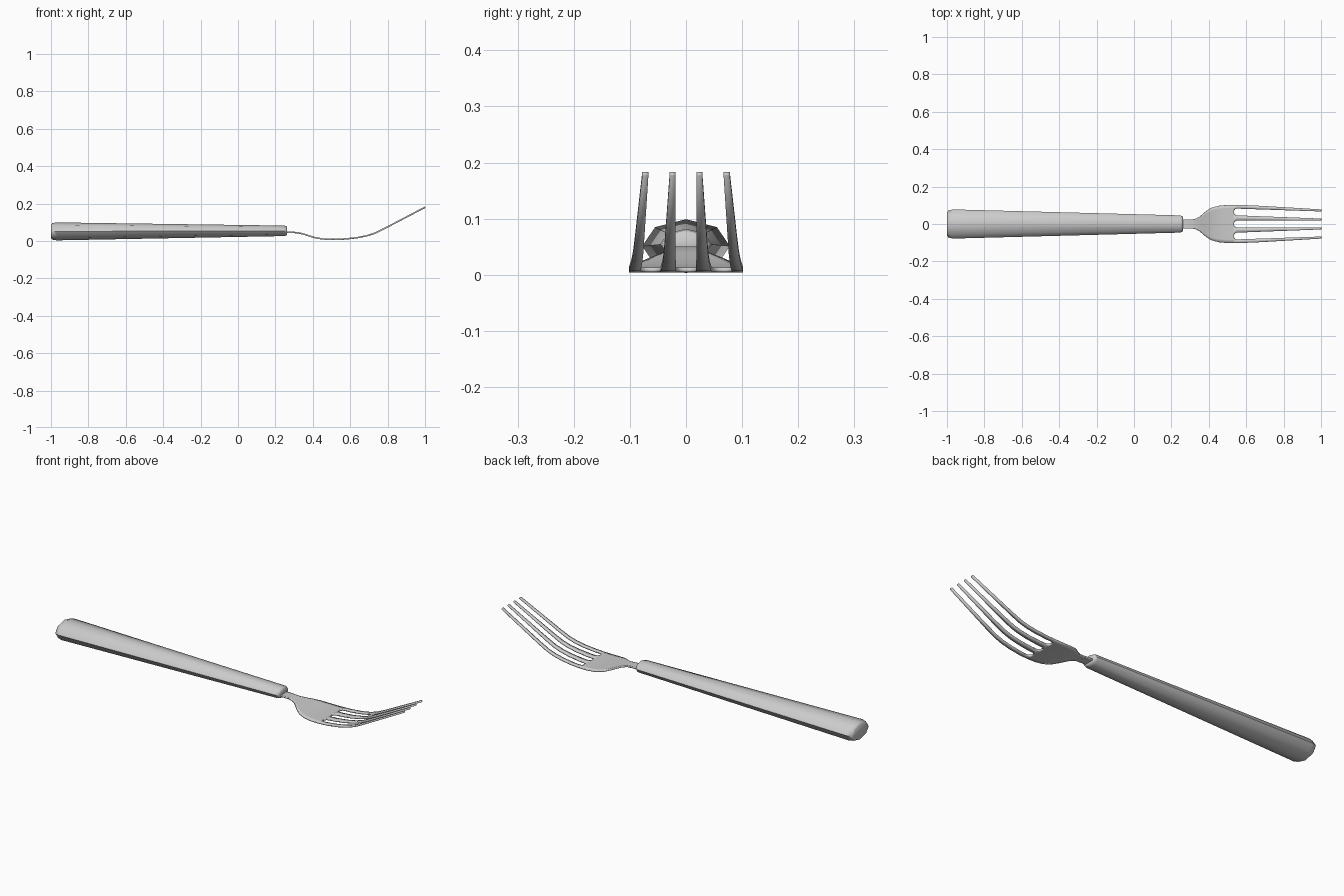
import bpy, bmesh, math

if "Cube" in bpy.data.objects:
    bpy.data.objects.remove(bpy.data.objects["Cube"])


def finish(name, bm, angle):
    bmesh.ops.recalc_face_normals(bm, faces=bm.faces)
    mesh = bpy.data.meshes.new(name)
    bm.to_mesh(mesh)
    bm.free()
    ob = bpy.data.objects.new(name, mesh)
    bpy.context.collection.objects.link(ob)
    bpy.ops.object.select_all(action='DESELECT')
    bpy.context.view_layer.objects.active = ob
    ob.select_set(True)
    bpy.ops.object.shade_smooth_by_angle(angle=math.radians(angle))
    return ob


def lerp_table(table, x):
    for (x0, v0), (x1, v1) in zip(table, table[1:]):
        if x <= x1:
            return v0 + (v1 - v0) * (x - x0) / (x1 - x0)
    return table[-1][1]


# handle: tapered eight-sided oval loft with rounded ends (x, y radius, z radius, z centre)
bm = bmesh.new()
rings = []
for x, ry, rz, zc in [(-1.0, .062, .036, .051), (-.993, .072, .044, .051), (-.97, .078, .048, .051),
                      (.245, .046, .028, .054), (.257, .043, .026, .054), (.262, .036, .021, .054)]:
    rings.append([bm.verts.new((x, ry * math.cos(i * math.pi / 4), zc + rz * math.sin(i * math.pi / 4)))
                  for i in range(8)])
for a, b in zip(rings, rings[1:]):
    for i in range(8):
        j = (i + 1) % 8
        bm.faces.new((a[i], a[j], b[j], b[i]))
bm.faces.new(rings[0])
bm.faces.new(rings[-1])
finish("handle", bm, 50)

# head: side curve, half-width outline and tine edges
CURVE = [(.22, .046), (.29, .046), (.32, .044), (.35, .037), (.38, .027), (.41, .018), (.45, .011),
         (.49, .0085), (.53, .0085), (.58, .011), (.64, .018), (.69, .028), (.73, .041), (.78, .065), (1.0, .18)]
WIDTH = [(.22, .025), (.315, .025), (.335, .029), (.355, .042), (.38, .064), (.41, .085), (.45, .097),
         (.49, .101), (.53, .102)]
ROOT, TIP, SLOT, FULL = (.018, .047, .083, .102), (.019, .029, .067, .078), .53, .55


def tine_edges(x):
    if x <= SLOT:
        half = [lerp_table(WIDTH, x) * r / ROOT[3] for r in ROOT]
    else:
        t = (x - SLOT) / (1 - SLOT)
        half = [a + (b - a) * t for a, b in zip(ROOT, TIP)]
        # the outer edge stays full before tapering
        half[3] = lerp_table([(.53, .102), (.6, .101), (.68, .097), (1.0, TIP[3])], x)
    return [-h for h in reversed(half)] + half


bm = bmesh.new()


def vert(x, y):
    return bm.verts.new((x, y, lerp_table(CURVE, x)))


xs = sorted({x for x, _ in CURVE} | {x for x, _ in WIDTH} | {FULL})
rows = [(x, [vert(x, y) for y in tine_edges(x)]) for x in xs]
for (x0, a), (x1, b) in zip(rows, rows[1:]):
    for i in range(7):
        is_slot = i % 2 == 1
        if not is_slot or x1 <= SLOT:
            bm.faces.new((a[i], b[i], b[i + 1], a[i + 1]))
        elif x0 == SLOT:
            # rounded slot end
            lo, hi = b[i].co.y, b[i + 1].co.y
            mid, rad = (lo + hi) / 2, (hi - lo) / 2
            arc = []
            for k in range(1, 6):
                t = k * math.pi / 6
                arc.append(vert(FULL - .016 * math.sin(t), mid - rad * math.cos(t)))
            bm.faces.new([a[i], b[i]] + arc + [b[i + 1], a[i + 1]])
head = finish("fork_head", bm, 40)
mod = head.modifiers.new("thickness", 'SOLIDIFY')
mod.thickness = .008
mod.offset = 0
